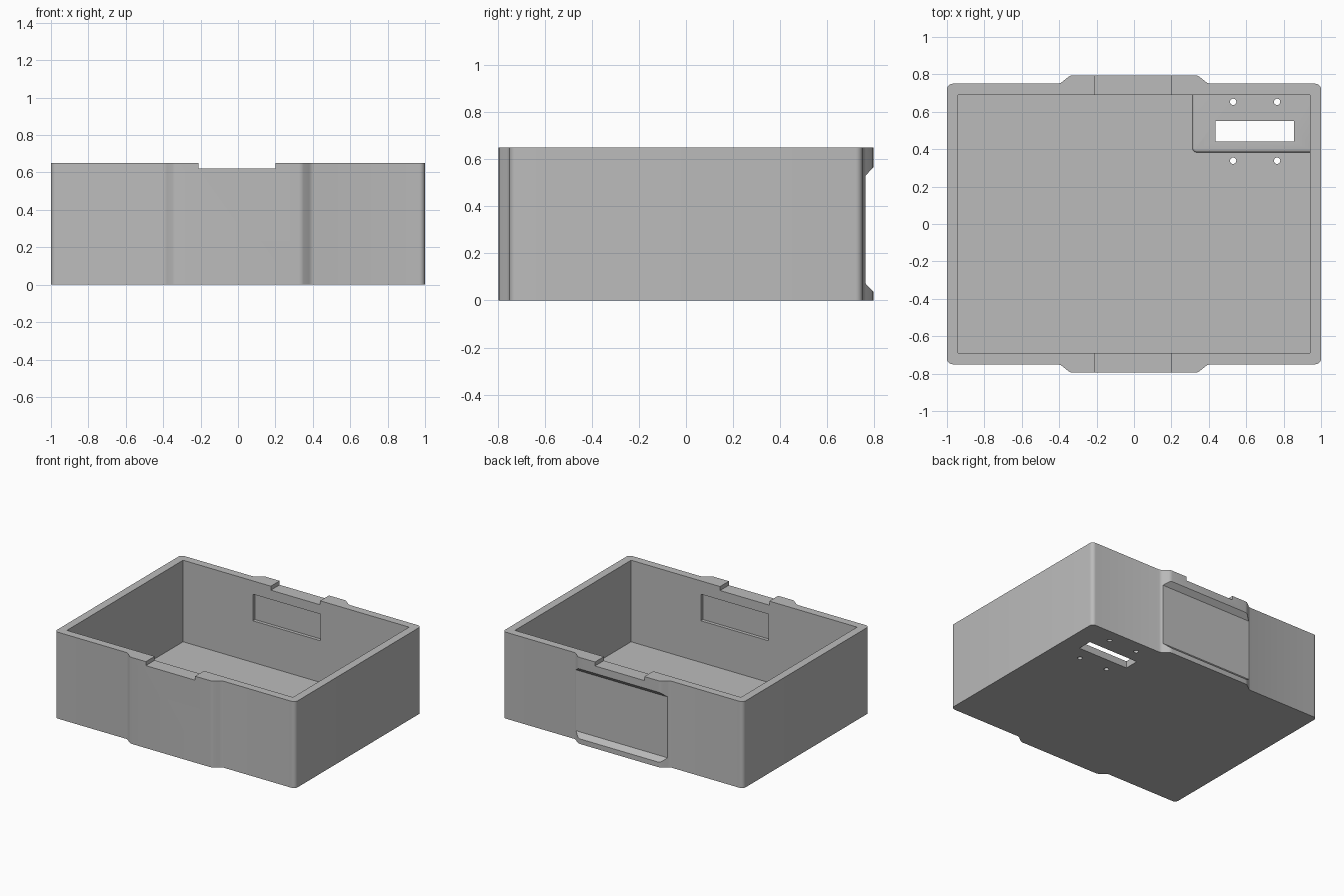
import bpy, bmesh, math
from mathutils import Vector

cube = bpy.data.objects.get("Cube")
if cube:
    bpy.data.objects.remove(cube, do_unlink=True)

W, D, H = 1.0, 0.75, 0.65        # half width, half depth, height
IW, ID, FLOOR = 0.94, 0.69, 0.037  # cavity half sizes, floor thickness
BULGE = 0.795

grey = bpy.data.materials.new("plain_grey")
grey.use_nodes = True
COLOUR = (0.5, 0.5, 0.5, 1)
grey.diffuse_color = COLOUR
grey.node_tree.nodes["Principled BSDF"].inputs["Base Color"].default_value = COLOUR


def prism(name, points, z0, z1):
    """Extrude a flat outline from z0 to z1."""
    bm = bmesh.new()
    face = bm.faces.new([bm.verts.new((x, y, z0)) for x, y in points])
    top = bmesh.ops.extrude_face_region(bm, geom=[face])["geom"]
    bmesh.ops.translate(bm, vec=(0, 0, z1 - z0),
                        verts=[v for v in top if isinstance(v, bmesh.types.BMVert)])
    bmesh.ops.recalc_face_normals(bm, faces=bm.faces)
    mesh = bpy.data.meshes.new(name)
    bm.to_mesh(mesh)
    bm.free()
    mesh.materials.append(grey)
    obj = bpy.data.objects.new(name, mesh)
    bpy.context.collection.objects.link(obj)
    return obj


def box(name, x, y, z):
    return prism(name, [(x[0], y[0]), (x[1], y[0]), (x[1], y[1]), (x[0], y[1])], *z)


def arc(cx, cy, r, start, end, n=6):
    steps = [math.radians(start + (end - start) * i / n) for i in range(n + 1)]
    return [(cx + r * math.cos(a), cy + r * math.sin(a)) for a in steps]


def cut(target, cutter):
    cutter.hide_render = True
    mod = target.modifiers.new(cutter.name, 'BOOLEAN')
    mod.operation = 'DIFFERENCE'
    mod.solver = 'EXACT'
    mod.object = cutter
    cutters.append(cutter)


def apply_modifiers(obj):
    bpy.context.view_layer.update()
    graph = bpy.context.evaluated_depsgraph_get()
    mesh = bpy.data.meshes.new_from_object(obj.evaluated_get(graph))
    obj.modifiers.clear()
    obj.data = mesh


cutters = []

# Outer shell: rounded corners and a raised band on front and back
R = 0.03
quarter = arc(W - R, D - R, R, 0, 90)
quarter += [(0.405, D), (0.39, 0.755), (0.38, 0.763), (0.35, 0.787), (0.34, 0.793), (0.325, BULGE)]
half = quarter + [(-x, y) for x, y in reversed(quarter)]
tray = prism("tray", half + [(-x, -y) for x, y in half], 0, H)

# Main cavity and the lid notches in both rims
cut(tray, box("cavity_cutter", (-IW, IW), (-ID, ID), (FLOOR, 1)))
cut(tray, box("notch_cutter", (-0.21, 0.20), (-1, 1), (0.62, 1)))

# Shallow label pocket inside each long wall
for side, name in ((1, "back"), (-1, "front")):
    xs = sorted((-0.36 * side, 0.205 * side))
    ys = sorted((0.65 * side, 0.715 * side))
    cut(tray, box(name + "_pocket_cutter", xs, ys, (0.35, 0.55)))

# Outer back recess with sloped upper and lower lips
recess = box("back_recess_cutter", (-0.6, 0.6), (0.762, 0.83), (0.0, 0.6))
for v in recess.data.vertices:
    outer = v.co.y > 0.8
    high = v.co.z > 0.3
    edge, slope = (0.53, 1) if high else (0.072, -1)
    v.co.z = edge + slope * (0.07 if outer else 0)
cut(tray, recess)
apply_modifiers(tray)

# Low raised pad in the back left corner of the floor
corner = arc(0.335, 0.405, 0.022, 180, 270)
pad = prism("floor_pad", corner + [(0.95, 0.383), (0.95, 0.70), (0.313, 0.70)], 0.02, 0.052)
bm = bmesh.new()
bm.from_mesh(pad.data)
rim = [e for e in bm.edges
       if all(v.co.z > 0.05 for v in e.verts)
       and not all(v.co.x > 0.94 for v in e.verts)
       and not all(v.co.y > 0.69 for v in e.verts)]
bmesh.ops.bevel(bm, geom=rim, offset=0.014, segments=4, profile=0.5, affect='EDGES')
bm.to_mesh(pad.data)
bm.free()

# Slot and four screw holes through the floor
cut(tray, box("slot_cutter", (0.437, 0.855), (0.44, 0.55), (-1, 0.3)))
for x in (0.53, 0.765):
    for y in (0.338, 0.653):
        cut(tray, prism("screw_hole_cutter", arc(x, y, 0.017, 0, 345, 23), -1, 0.3))
for mod in list(tray.modifiers):
    copy = pad.modifiers.new(mod.name, 'BOOLEAN')
    copy.operation = 'DIFFERENCE'
    copy.solver = 'EXACT'
    copy.object = mod.object
apply_modifiers(tray)
apply_modifiers(pad)

for c in cutters:
    bpy.data.objects.remove(c, do_unlink=True)

# Smooth the rounded edges, keep the rest sharp
for obj in (tray, pad):
    bpy.ops.object.select_all(action='DESELECT')
    obj.select_set(True)
    bpy.context.view_layer.objects.active = obj
    bpy.ops.object.shade_smooth_by_angle(angle=math.radians(30))
